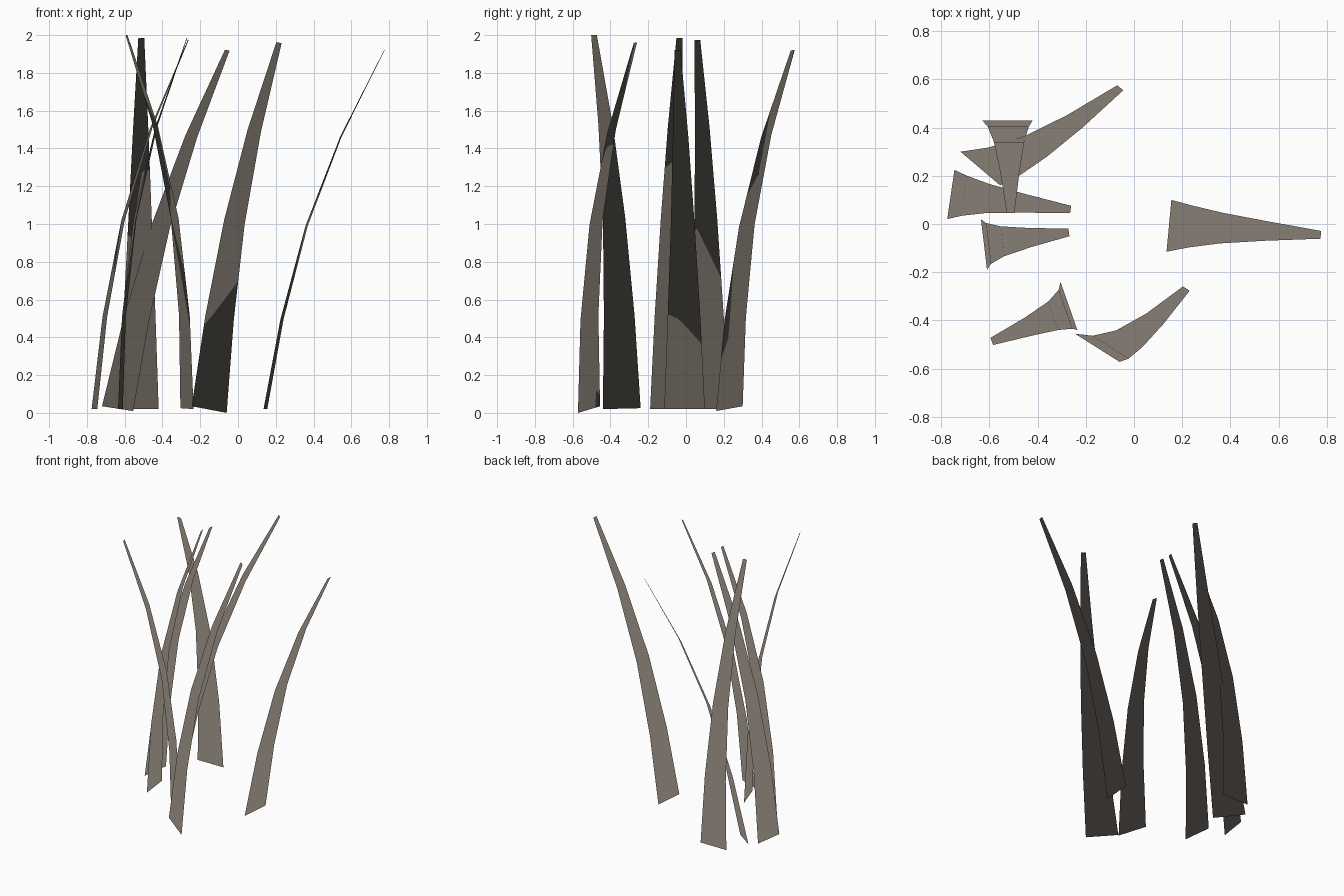
import bpy
from mathutils import Vector

if "Cube" in bpy.data.objects:
    bpy.data.objects.remove(bpy.data.objects["Cube"])

# one matte grey-brown for every blade
mat = bpy.data.materials.new("dry_grey_brown")
mat.diffuse_color = (0.242, 0.209, 0.176, 1)
mat.use_nodes = True
mat.node_tree.nodes["Principled BSDF"].inputs["Base Color"].default_value = mat.diffuse_color

# shared blade shape: height fraction, forward curl, width relative to the base
ROWS = [(0, 0, 1), (0.25, 0.025, 0.81), (0.51, 0.09, 0.59),
        (0.76, 0.21, 0.38), (1, 0.38, 0.15)]


def blade(name, a, b, tip):
    """Flat tapering strip from base corners a, b curling over to the tip centre."""
    a, b, tip = Vector(a), Vector(b), Vector(tip)
    base, side = (a + b) / 2, (b - a) / 2
    fwd = Vector((-side.y, side.x, 0)).normalized()
    lean = tip - base - fwd * ROWS[-1][1]
    verts = []
    for t, curl, w in ROWS:
        c = base + lean * t + fwd * curl
        verts += [c - side * w, c + side * w]
    # outer side of the bend faces up and away
    faces = [(i, i + 1, i + 3, i + 2) for i in range(0, len(verts) - 2, 2)]
    me = bpy.data.meshes.new(name)
    me.from_pydata(verts, [], faces)
    me.materials.append(mat)
    me.shade_smooth()
    # grass-style shading: every normal points straight up
    me.normals_split_custom_set_from_vertices([(0, 0, 1)] * len(verts))
    ob = bpy.data.objects.new(name, me)
    bpy.context.collection.objects.link(ob)


# blades of the tuft: base corners (curls to the left of a -> b), tip centre
blade("blade_right", (0.155, 0.10, 0.02), (0.135, -0.115, 0.02), (0.775, -0.045, 1.92))
blade("blade_back", (-0.42, 0.43, 0.02), (-0.63, 0.43, 0.02), (-0.512, 0.045, 1.985))
blade("blade_back_left", (-0.72, 0.30, 0.035), (-0.555, 0.16, 0.01), (-0.057, 0.565, 1.92))
blade("blade_left", (-0.745, 0.225, 0.02), (-0.775, 0.02, 0.02), (-0.263, 0.06, 1.975))
blade("blade_middle_left", (-0.635, 0.02, 0.02), (-0.61, -0.19, 0.02), (-0.27, -0.035, 1.985))
blade("blade_front_left", (-0.235, -0.44, 0.02), (-0.305, -0.24, 0.025), (-0.59, -0.487, 2.0))
blade("blade_front", (-0.245, -0.455, 0.035), (-0.06, -0.572, 0.0), (0.217, -0.268, 1.96))
